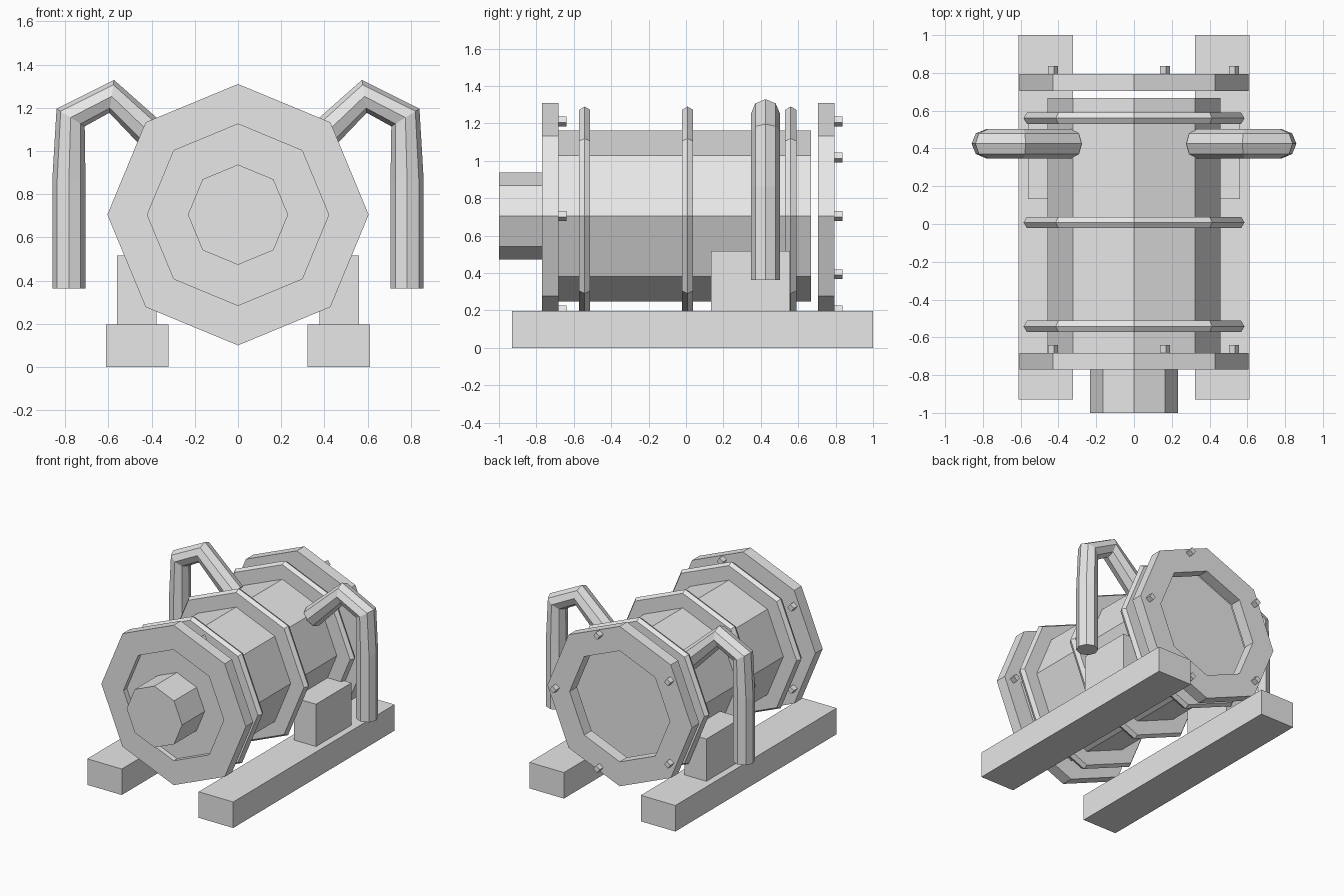
import bpy
import bmesh
from math import sin, cos, pi, radians
from mathutils import Vector

cube = bpy.data.objects.get("Cube")
if cube:
    bpy.data.objects.remove(cube, do_unlink=True)

# Single plain material
grey = bpy.data.materials.new("plain grey")
grey.use_nodes = True
colour = (0.8, 0.8, 0.8, 1)
grey.diffuse_color = colour
grey.node_tree.nodes["Principled BSDF"].inputs["Base Color"].default_value = colour

AXIS_Z = 0.705


def finish(name, bm):
    bmesh.ops.recalc_face_normals(bm, faces=bm.faces)
    mesh = bpy.data.meshes.new(name)
    bm.to_mesh(mesh)
    bm.free()
    mesh.materials.append(grey)
    obj = bpy.data.objects.new(name, mesh)
    bpy.context.collection.objects.link(obj)
    return obj


def loft(name, rings, loop=False):
    """Skin a row of point rings; cap the ends, or join last to first."""
    bm = bmesh.new()
    rows = [[bm.verts.new(p) for p in ring] for ring in rings]
    n = len(rows[0])
    pairs = list(zip(rows, rows[1:]))
    if loop:
        pairs.append((rows[-1], rows[0]))
    else:
        bm.faces.new(rows[0])
        bm.faces.new(rows[-1])
    for a, b in pairs:
        for i in range(n):
            j = (i + 1) % n
            bm.faces.new((a[i], a[j], b[j], b[i]))
    return finish(name, bm)


def lathe(name, profile, loop=False, sides=8, x=0, z=AXIS_Z, turn=0):
    """Turn (radius, y) points about an axis along y."""
    angles = [turn + 2 * pi * i / sides for i in range(sides)]
    return loft(name, [[(x + r * cos(a), y, z + r * sin(a)) for a in angles]
                       for r, y in profile], loop)


def box(name, lo, hi):
    bm = bmesh.new()
    bmesh.ops.create_cube(bm, size=1)
    for v in bm.verts:
        v.co = [(l + h) / 2 + c * (h - l) for l, h, c in zip(lo, hi, v.co)]
    return finish(name, bm)


def tube(name, path, radius, sides=8):
    """Sweep a polygon along a path lying in an xz plane."""
    pts = [Vector(p) for p in path]
    across = Vector((0, 1, 0))
    rings = []
    for i, p in enumerate(pts):
        t = Vector()
        if i:
            t += (p - pts[i - 1]).normalized()
        if i < len(pts) - 1:
            t += (pts[i + 1] - p).normalized()
        side = across.cross(t.normalized())
        rings.append([p + radius * (cos(2 * pi * k / sides) * across
                                    + sin(2 * pi * k / sides) * side)
                      for k in range(sides)])
    return loft(name, rings)


# Drum and drive shaft
lathe("drum", [(0.457, -0.73), (0.457, 0.667)])
lathe("drive_shaft", [(0.232, -1.0), (0.232, -0.70)])

# Open end flanges, each with five bolts behind
for label, y0, y1 in (("front", -0.77, -0.683), ("back", 0.705, 0.793)):
    lathe(label + "_flange",
          [(0.605, y0), (0.605, y1), (0.42, y1), (0.42, y0)], loop=True)
    for i in range(5):
        a = 2 * pi * i / 5
        lathe(f"{label}_bolt_{i + 1}", [(0.027, y1 - 0.01), (0.027, y1 + 0.043)],
              sides=4, x=0.53 * cos(a), z=AXIS_Z + 0.53 * sin(a),
              turn=radians(-10))

# Ridged bands around the drum
for i, y in enumerate((-0.542, 0.008, 0.56)):
    lathe(f"drum_band_{i + 1}", [(0.44, y - 0.03), (0.567, y - 0.03),
                                 (0.585, y), (0.567, y + 0.03), (0.44, y + 0.03)])

# Skids, support blocks and bent pipes on both sides
for label, s in (("left", 1), ("right", -1)):
    def span(a, b):
        return sorted((s * a, s * b))
    x0, x1 = span(0.322, 0.611)
    box(label + "_skid", (x0, -0.93, 0), (x1, 1.0, 0.197))
    x0, x1 = span(0.377, 0.56)
    box(label + "_support_block", (x0, 0.133, 0.19), (x1, 0.556, 0.517))
    bends = ((0.33, 1.01), (0.585, 1.253), (0.775, 1.155), (0.783, 0.862), (0.783, 0.363))
    tube(label + "_bent_pipe", [(s * x, 0.425, z) for x, z in bends], 0.077)
